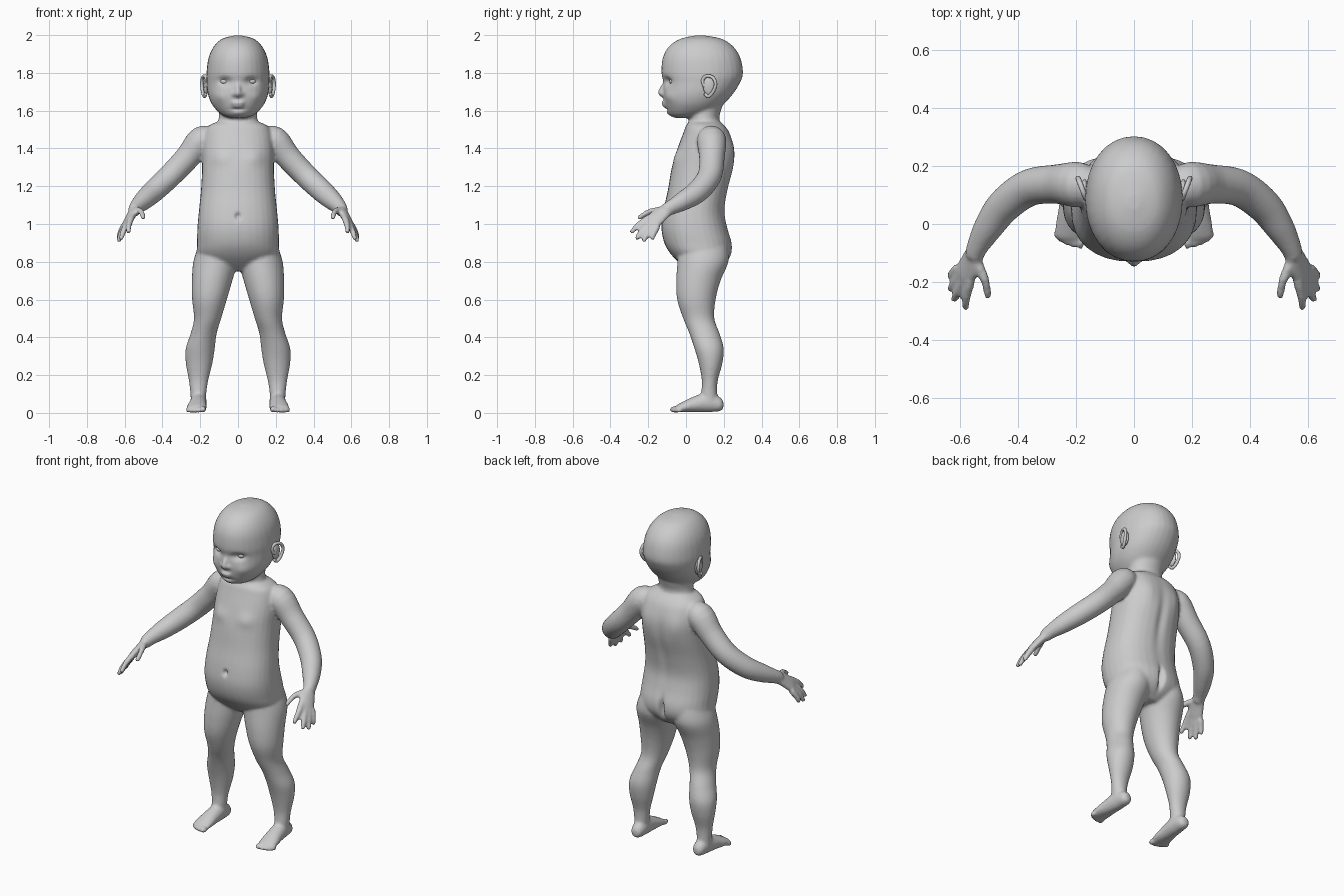
import bpy, bmesh, math
from mathutils import Vector, Matrix


def spline(rows, steps=4):
    """Catmull-Rom through rows of numbers."""
    out = []
    for i in range(len(rows) - 1):
        a, b, c, d = (rows[max(i - 1, 0)], rows[i], rows[i + 1], rows[min(i + 2, len(rows) - 1)])
        for s in range(steps):
            t = s / steps
            out.append([0.5 * (2 * q + (r - p) * t + (2 * p - 5 * q + 4 * r - w) * t * t
                               + (3 * q - p - 3 * r + w) * t ** 3) for p, q, r, w in zip(a, b, c, d)])
    out.append(list(rows[-1]))
    return out


def skin(bm, rings):
    vs = [[bm.verts.new(p) for p in r] for r in rings]
    n = len(vs[0])
    for a, b in zip(vs, vs[1:]):
        for i in range(n):
            bm.faces.new((a[i], a[(i + 1) % n], b[(i + 1) % n], b[i]))
    bm.faces.new(vs[0])
    bm.faces.new(vs[-1])


def oval(n, power):
    for i in range(n):
        c, s = math.cos(2 * math.pi * i / n), math.sin(2 * math.pi * i / n)
        yield (math.copysign(abs(c) ** (2 / power), c), math.copysign(abs(s) ** (2 / power), s))


def stack(bm, rows, side=1, power=2.0):
    """Horizontal rings: z, centre x, half width, front y, back y."""
    skin(bm, [[(side * (cx + hx * c), (f + b) / 2 + (b - f) / 2 * s, z) for c, s in oval(32, power)]
              for z, cx, hx, f, b in spline(rows)])


def tube(bm, rows, side=1, ref=(0, 0, 1), n=20):
    """Rings across a path: x, y, z, radius, second radius."""
    rows = spline(rows)
    pts = [Vector(r[:3]) for r in rows]
    rings = []
    for i, r in enumerate(rows):
        t = (pts[min(i + 1, len(pts) - 1)] - pts[max(i - 1, 0)]).normalized()
        u = t.cross(Vector(ref)).normalized()
        v = u.cross(t)
        ring = [pts[i] + u * c * r[3] + v * s * r[4] for c, s in oval(n, 2)]
        rings.append([(side * p.x, p.y, p.z) for p in ring])
    skin(bm, rings)


def ball(bm, c, r):
    m = Matrix.Translation(c) @ Matrix.Diagonal((*r, 1))
    bmesh.ops.create_uvsphere(bm, u_segments=24, v_segments=16, radius=1, matrix=m)


def finish(bm, name):
    bmesh.ops.recalc_face_normals(bm, faces=bm.faces[:])
    me = bpy.data.meshes.new(name)
    bm.to_mesh(me)
    bm.free()
    ob = bpy.data.objects.new(name, me)
    bpy.context.collection.objects.link(ob)
    me.shade_smooth()
    return ob


bm = bmesh.new()
# head
stack(bm, [(1.998, 0, .02, .05, .10), (1.98, 0, .085, -.03, .19), (1.94, 0, .128, -.09, .25),
           (1.88, 0, .156, -.123, .288), (1.80, 0, .167, -.13, .302), (1.75, 0, .166, -.12, .287),
           (1.69, 0, .16, -.122, .25), (1.64, 0, .142, -.115, .205), (1.60, 0, .112, -.102, .16),
           (1.575, 0, .08, -.085, .10), (1.562, 0, .04, -.06, .05)], power=2.1)
# neck
stack(bm, [(1.70, 0, .11, .02, .22), (1.60, 0, .10, .015, .185), (1.55, 0, .104, .015, .177),
           (1.45, 0, .12, .02, .2)])
# trunk
stack(bm, [(1.545, 0, .10, .02, .178), (1.52, 0, .155, .0, .205), (1.48, 0, .178, -.015, .232),
           (1.40, 0, .19, -.045, .255), (1.30, 0, .19, -.075, .252), (1.18, 0, .196, -.096, .222),
           (1.07, 0, .207, -.12, .205), (.98, 0, .215, -.13, .22), (.90, 0, .217, -.115, .243),
           (.84, 0, .215, -.08, .24), (.79, 0, .17, -.03, .21), (.75, 0, .08, .02, .16)], power=2.3)
# nose and lips
tube(bm, [(0, -.09, 1.765, .014, .014), (0, -.117, 1.73, .014, .012), (0, -.132, 1.695, .017, .016),
          (0, -.12, 1.68, .012, .01)], ref=(1, 0, 0))
ball(bm, (0, -.115, 1.641), (.036, .016, .009))
ball(bm, (0, -.109, 1.624), (.03, .016, .009))

for s in (1, -1):
    ball(bm, (s * .018, -.12, 1.688), (.014, .016, .012))
    # leg
    stack(bm, [(.88, .11, .10, -.04, .22), (.80, .12, .117, -.045, .225), (.70, .137, .107, -.052, .183),
               (.60, .151, .092, -.047, .157), (.50, .161, .072, -.015, .15), (.42, .182, .069, .018, .178),
               (.34, .2, .077, .045, .2), (.26, .206, .07, .068, .192), (.17, .209, .051, .084, .168),
               (.10, .21, .042, .08, .165), (.05, .21, .04, .08, .17)], s)
    # foot and toes
    tube(bm, [(.205, .198, .04, .015, .018), (.206, .18, .042, .034, .036), (.208, .12, .055, .043, .052),
              (.213, .05, .045, .047, .043), (.218, -.01, .031, .053, .029), (.222, -.045, .022, .052, .019),
              (.223, -.055, .02, .045, .013)], s)
    for x, y, r in ((.184, -.062, .018), (.21, -.064, .014), (.231, -.058, .013),
                    (.25, -.049, .012), (.266, -.036, .012)):
        ball(bm, (s * x, y, r), (r * .85, r * 1.4, r))
    # arm
    tube(bm, [(.12, .13, 1.46, .05, .05), (.19, .135, 1.445, .078, .075), (.265, .137, 1.355, .068, .067),
              (.36, .125, 1.255, .064, .063), (.445, .065, 1.175, .06, .06), (.5, -.01, 1.125, .051, .052),
              (.537, -.075, 1.09, .038, .04), (.55, -.11, 1.07, .032, .036)], s)
    # palm
    tube(bm, [(.542, -.085, 1.085, .028, .032), (.562, -.135, 1.05, .023, .046),
              (.582, -.175, 1.015, .02, .05), (.59, -.192, 1.0, .014, .042)], s, ref=(.04, .055, -.04))
    # fingers and thumb
    for base, mid, tip in (((.563, -.195, 1.035), (.576, -.245, 1.0), (.58, -.285, .962)),
                           ((.582, -.19, 1.01), (.605, -.232, .965), (.617, -.258, .928)),
                           ((.596, -.175, .995), (.618, -.205, .95), (.63, -.222, .915)),
                           ((.604, -.15, .99), (.622, -.168, .955), (.632, -.178, .928)),
                           ((.54, -.13, 1.075), (.512, -.195, 1.065), (.503, -.245, 1.035))):
        tube(bm, [(*base, .018, .018), (*mid, .0165, .0165), (*tip, .013, .013)], s, ref=(.3, .8, .5), n=12)
        ball(bm, (s * tip[0], tip[1], tip[2]), (.0135,) * 3)
body = finish(bm, "body")

# fuse the parts into one skin and relax it
rm = body.modifiers.new("fuse", 'REMESH')
rm.mode, rm.voxel_size, rm.use_smooth_shade = 'VOXEL', .0085, True
sm = body.modifiers.new("relax", 'SMOOTH')
sm.factor, sm.iterations = .5, 5
bpy.context.view_layer.objects.active = body
body.select_set(True)
for m in ("fuse", "relax"):
    bpy.ops.object.modifier_apply(modifier=m)

# soft dents and swellings: centre, spread, push (mirrored in x)
dents = [((.068, -.09, 1.755), (.032, .05, .02), (0, .026, 0)),       # eye socket
         ((.085, -.06, 1.675), (.035, .05, .03), (.004, -.01, 0)),    # cheek
         ((0, -.1, 1.585), (.03, .04, .014), (0, -.006, 0)),          # chin
         ((0, -.11, 1.607), (.04, .03, .007), (0, .008, 0)),          # below lip
         ((0, -.13, 1.04), (.012, .05, .016), (0, .022, 0)),          # navel
         ((.09, -.05, 1.35), (.05, .05, .04), (0, -.01, 0)),          # chest
         ((0, .25, .86), (.014, .06, .06), (0, -.035, 0)),            # rear cleft
         ((0, .25, 1.2), (.025, .06, .18), (0, -.012, 0)),            # spine
         ((.1, .25, 1.38), (.05, .05, .08), (0, .008, 0))]            # shoulder blade
for v in body.data.vertices:
    p = Vector((abs(v.co.x), v.co.y, v.co.z))
    sg = 1 if v.co.x >= 0 else -1
    for c, w, d in dents:
        q = sum(((p[i] - c[i]) / w[i]) ** 2 for i in range(3))
        if q < 9:
            g = math.exp(-q)
            v.co += Vector((sg * d[0], d[1], d[2])) * g
body.data.shade_smooth()

for s, tag in ((1, "left"), (-1, "right")):
    # eye
    bm = bmesh.new()
    ball(bm, (s * .068, -.064, 1.755), (.03, .024, .018))
    finish(bm, "eye_" + tag)
    # ear: rolled rim around a shallow plate
    bm = bmesh.new()
    rim = [(.1, 1.725), (.088, 1.76), (.108, 1.783), (.142, 1.775), (.157, 1.74),
           (.142, 1.698), (.118, 1.675), (.1, 1.69)]
    tube(bm, [(.163 + (y - .08) * .38, y, z, .009, .009) for y, z in rim], s, ref=(1, 0, 0), n=10)
    ball(bm, (s * .17, .122, 1.73), (.013, .032, .048))
    finish(bm, "ear_" + tag)
